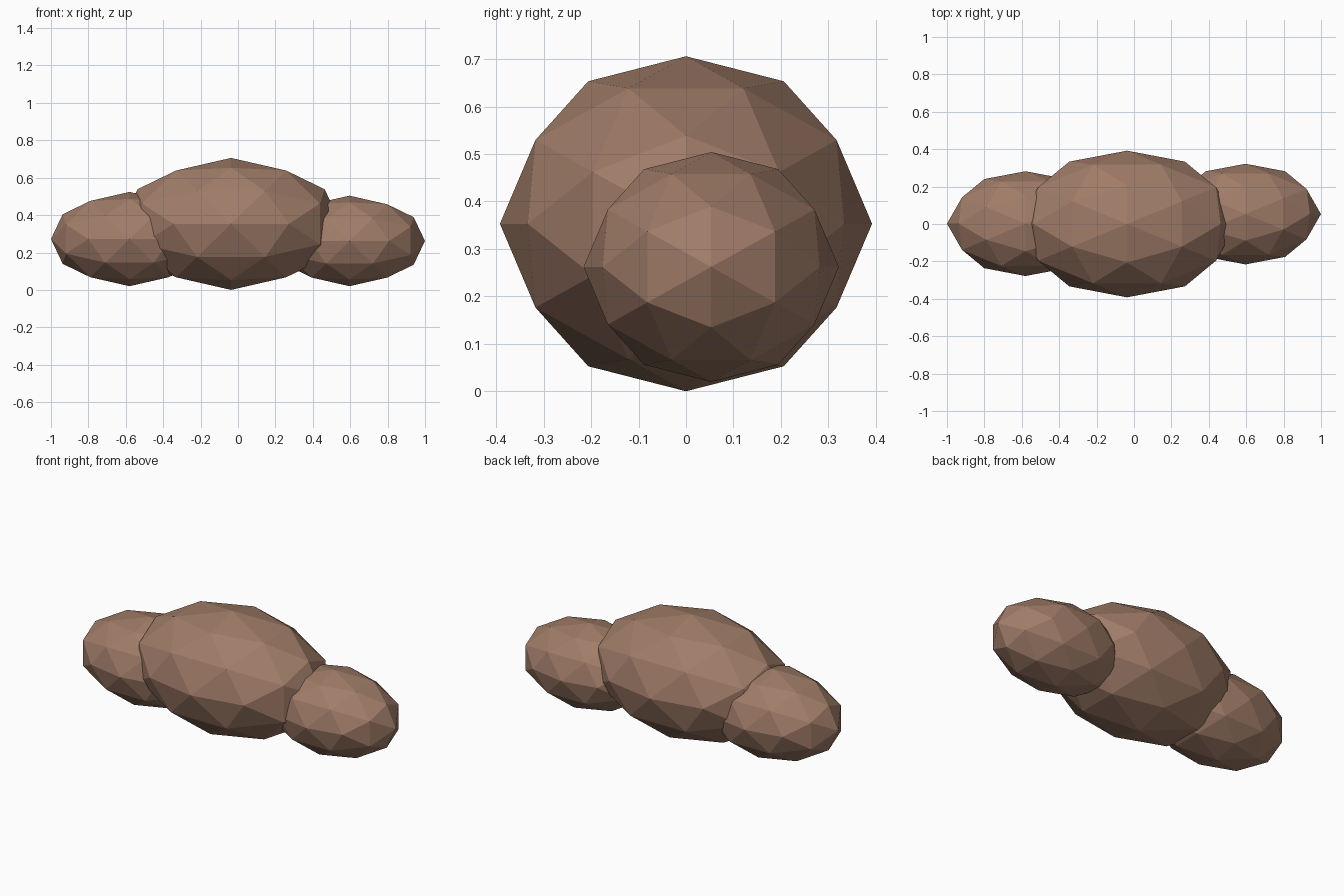
import bpy, bmesh
from itertools import combinations
from mathutils import Vector

if "Cube" in bpy.data.objects:
    bpy.data.objects.remove(bpy.data.objects["Cube"])

stone = bpy.data.materials.new("warm brown stone")
stone.diffuse_color = (0.352, 0.202, 0.138, 1)
stone.use_nodes = True
stone.node_tree.nodes["Principled BSDF"].inputs["Base Color"].default_value = stone.diffuse_color


def faceted_directions():
    """Corners of an icosahedron lying on the axes' planes, plus its edge midpoints."""
    t = (1 + 5 ** 0.5) / 2
    corners = []
    for s in (-1, 1):
        for u in (-t, t):
            corners += [Vector((0, s, u)), Vector((u, 0, s)), Vector((s, u, 0))]
    mids = [a + b for a, b in combinations(corners, 2) if (a - b).length < 2.1]
    return [v.normalized() for v in corners + mids]


def boulder(name, centre, radius):
    """Flat-faced ball, stretched along x and slightly squashed in z."""
    bm = bmesh.new()
    for d in faceted_directions():
        bm.verts.new((d.x * 1.5 * radius, d.y * radius, d.z * 0.9 * radius))
    bmesh.ops.convex_hull(bm, input=bm.verts[:])
    bmesh.ops.recalc_face_normals(bm, faces=bm.faces[:])
    mesh = bpy.data.meshes.new(name)
    bm.to_mesh(mesh)
    bm.free()
    mesh.materials.append(stone)
    obj = bpy.data.objects.new(name, mesh)
    obj.location = centre
    bpy.context.collection.objects.link(obj)


# Large middle boulder with a smaller one at each end
boulder("middle_boulder", (-0.037, 0, 0.353), 0.392)
boulder("left_boulder", (-0.58, 0.002, 0.272), 0.28)
boulder("right_boulder", (0.596, 0.053, 0.262), 0.269)
